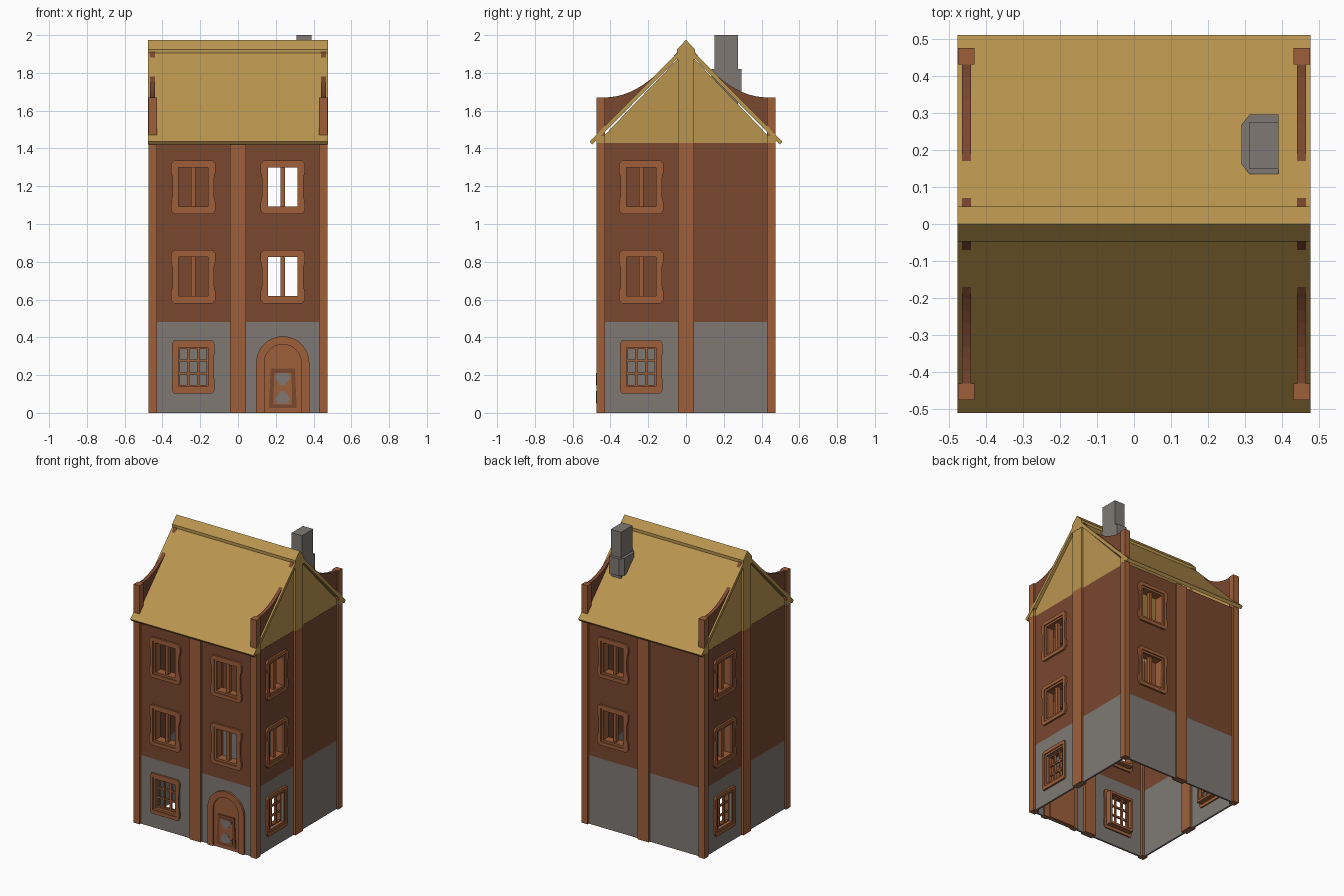
import bpy, bmesh, math
from mathutils import Matrix, Vector

if "Cube" in bpy.data.objects:
    bpy.data.objects.remove(bpy.data.objects["Cube"])


def material(name, r, g, b):
    m = bpy.data.materials.new(name)
    m.diffuse_color = tuple(((c / 255 + 0.055) / 1.055) ** 2.4 for c in (r, g, b)) + (1,)
    m.use_nodes = True
    m.node_tree.nodes["Principled BSDF"].inputs["Base Color"].default_value = m.diffuse_color
    return m


STONE = material("grey stone", 126, 121, 116)
WALL = material("dark brown wall", 121, 71, 47)
WOOD = material("light brown timber", 158, 95, 58)
THATCH = material("straw yellow roof", 186, 149, 79)

AXES = {"xz": lambda p, q, d: (p, d, q), "yz": lambda p, q, d: (d, p, q), "xy": lambda p, q, d: (p, q, d)}


def finish(bm, name, mats, turn=0):
    """Make an object from bm, turned by quarter turns about z."""
    bmesh.ops.recalc_face_normals(bm, faces=bm.faces)
    bm.transform(Matrix.Rotation(turn * math.pi / 2, 4, "Z"))
    me = bpy.data.meshes.new(name)
    bm.to_mesh(me)
    bm.free()
    for m in mats:
        me.materials.append(m)
    ob = bpy.data.objects.new(name, me)
    bpy.context.collection.objects.link(ob)
    return ob


def add_prism(bm, pts, a, b, plane="xz"):
    lo, hi = ([bm.verts.new(AXES[plane](p, q, d)) for p, q in pts] for d in (a, b))
    bm.faces.new(lo)
    bm.faces.new(hi[::-1])
    for i in range(len(pts)):
        j = (i + 1) % len(pts)
        bm.faces.new((lo[i], lo[j], hi[j], hi[i]))


def prism(name, pts, a, b, plane, mat, turn=0):
    bm = bmesh.new()
    add_prism(bm, pts, a, b, plane)
    return finish(bm, name, [mat], turn)


def rect(x0, x1, z0, z1):
    return [(x0, z0), (x1, z0), (x1, z1), (x0, z1)]


def add_ring(bm, outer, inner, a, b, closed=True):
    """Frame between two matching outlines, from depth a to b along y."""
    n = len(outer)
    v = [[bm.verts.new((p, d, q)) for p, q in pts] for pts, d in ((outer, a), (inner, a), (inner, b), (outer, b))]
    for i in range(n if closed else n - 1):
        j = (i + 1) % n
        for k in range(4):
            m = (k + 1) % 4
            bm.faces.new((v[k][i], v[k][j], v[m][j], v[m][i]))
    if not closed:
        for i in (0, n - 1):
            bm.faces.new([v[k][i] for k in range(4)])


def mirror4(quarter, cx, cz):
    """Complete an outline from its upper right quarter, running upwards."""
    q, r = quarter, quarter[::-1]
    pts = q + [(-x, z) for x, z in r] + [(-x, -z) for x, z in q] + [(x, -z) for x, z in r]
    return [(cx + x, cz + z) for x, z in pts]


WX = 0.237                       # window centre offset
LEVELS = [0.243, 0.721, 1.195]   # window centre heights
HW, HH = 0.078, 0.103            # half opening


def window(name, cx, cz, turn, ground):
    bm = bmesh.new()
    w = 0.113 if ground else 0.119
    outer = mirror4([(0.110, 0.05), (w, 0.085), (w, 0.122), (0.102, 0.141)], cx, cz)
    mid = mirror4([(0.092, 0.05), (0.092, 0.085), (0.092, 0.115), (0.085, 0.117)], cx, cz)
    add_ring(bm, outer, mid, -0.474, -0.44)
    big, small = rect(cx - 0.095, cx + 0.095, cz - 0.12, cz + 0.12), rect(cx - HW, cx + HW, cz - HH, cz + HH)
    add_ring(bm, big, small, -0.467, -0.405)
    if ground:   # lattice of nine panes
        add_ring(bm, small, rect(cx - HW + 0.007, cx + HW - 0.007, cz - HH + 0.007, cz + HH - 0.007), -0.445, -0.43)
        for s in (-1, 1):
            add_prism(bm, rect(cx + s * 0.026 - 0.006, cx + s * 0.026 + 0.006, cz - HH, cz + HH), -0.445, -0.43)
            add_prism(bm, rect(cx - HW, cx + HW, cz + s * 0.034 - 0.006, cz + s * 0.034 + 0.006), -0.443, -0.432)
    else:        # single mullion
        add_prism(bm, rect(cx - 0.011, cx + 0.011, cz - HH, cz + HH), -0.45, -0.425)
    finish(bm, name, [WOOD], turn)


def wall(name, holes, turn):
    """Thin wall panel made of cells, leaving out the window cells."""
    xs = [-0.45, -WX - HW, -WX + HW, WX - HW, WX + HW, 0.45]
    zs = [0] + [c + s * HH for c in LEVELS for s in (-1, 1)] + [0.48, 1.43]
    zs.sort()
    bm = bmesh.new()
    for x0, x1 in zip(xs, xs[1:]):
        for z0, z1 in zip(zs, zs[1:]):
            mx, mz = (x0 + x1) / 2, (z0 + z1) / 2
            if any(abs(mx - hx) < HW and abs(mz - hz) < HH for hx, hz in holes):
                continue
            f = bm.faces.new([bm.verts.new((x, -0.455, z)) for x, z in rect(x0, x1, z0, z1)])
            f.material_index = int(mz > 0.48)
    bmesh.ops.remove_doubles(bm, verts=bm.verts, dist=1e-4)
    ob = finish(bm, name, [STONE, WALL], turn)
    s = ob.modifiers.new("thickness", "SOLIDIFY")
    s.thickness, s.offset = 0.012, 0


# Four walls with windows, middle posts and corner posts
for k, side in enumerate(("front", "right", "back", "left")):
    spots = [(-WX, z, i == 0) for i, z in enumerate(LEVELS) if i or side != "back"]
    if side == "front":
        spots += [(WX, z, False) for z in LEVELS[1:]]
    wall(side + "_wall", [(x, z) for x, z, g in spots], k)
    for i, (x, z, g) in enumerate(spots):
        window(f"{side}_window_{i + 1}", x, z, k, g)
    prism(side + "_middle_post", rect(-0.043, 0.043, 0, 1.43), -0.475, -0.43, "xz", WOOD, k)
    prism(side + "_corner_post", rect(0.43, 0.475, 0, 1.67), -0.475, -0.43, "xz", WOOD, k)

# Roof chevron and ridge cap
prism("roof", [(0.51, 1.437), (0, 1.952), (-0.51, 1.437), (-0.496, 1.42), (0, 1.922), (0.496, 1.42)],
      -0.477, 0.477, "yz", THATCH)
prism("ridge_cap", [(0.047, 1.87), (0.047, 1.925), (0, 1.975), (-0.047, 1.925), (-0.047, 1.87)],
      -0.477, 0.477, "yz", THATCH)

# Gable ends: panel, yellow posts and swept brown parapets
for s, side in ((1, "right"), (-1, "left")):
    prism(side + "_gable", [(-0.47, 1.43), (0.47, 1.43), (0, 1.92)], s * 0.448, s * 0.46, "yz", THATCH)
    prism(side + "_gable_post", rect(-0.043, 0.043, 1.43, 1.89), s * 0.43, s * 0.475, "yz", THATCH)
    for t, end in ((1, "back"), (-1, "front")):
        tag = f"{side}_{end}_"
        prism(tag + "gable_foot", rect(t * 0.43, t * 0.4745, 1.43, 1.465), s * 0.431, s * 0.4762, "yz", THATCH)
        ys = [0.45, 0.43] + [0.43 - 0.39 * i / 12 for i in range(1, 13)]
        curve = [(t * y, 1.67 + 1.63 * max(0, 0.43 - y) ** 2) for y in ys]
        prism(tag + "parapet", curve + [(t * 0.04, 1.898), (t * 0.45, 1.483)], s * 0.44, s * 0.465, "yz", WALL)

# Chimney
prism("chimney_shaft", rect(0.31, 0.39, 0.15, 0.275), 1.62, 2.0, "xy", STONE)
prism("chimney_collar", [(0.39, 0.135), (0.39, 0.295), (0.312, 0.295), (0.29, 0.268), (0.29, 0.162), (0.312, 0.135)],
      1.70, 1.82, "xy", STONE)


# Arched door
def arch(r, spring=0.265, n=14):
    return [(WX + r, 0)] + [(WX + r * math.cos(math.pi * i / n), spring + r * math.sin(math.pi * i / n))
                            for i in range(n + 1)] + [(WX - r, 0)]


bm = bmesh.new()
add_ring(bm, arch(0.141), arch(0.098), -0.475, -0.44, closed=False)
finish(bm, "door_frame", [WOOD])
prism("door", arch(0.1), -0.465, -0.43, "xz", WOOD)
prism("door_panel", [(WX + x, z) for x, z in ((-0.074, 0.025), (0.074, 0.025), (0.064, 0.235), (-0.064, 0.235))],
      -0.472, -0.464, "xz", WALL)
prism("door_panel_inset", [(WX + x, z) for x, z in ((-0.05, 0.045), (0.05, 0.045), (0.046, 0.212), (-0.046, 0.212))],
      -0.474, -0.471, "xz", WOOD)
for s, end in ((1, "upper"), (-1, "lower")):
    prism(end + "_door_light", [(WX + x, 0.131 + s * z) for x, z in
                                ((-0.01, 0.015), (0.01, 0.015), (0.04, 0.055), (0.03, 0.08), (-0.03, 0.08), (-0.04, 0.055))],
          -0.4755, -0.473, "xz", STONE)
